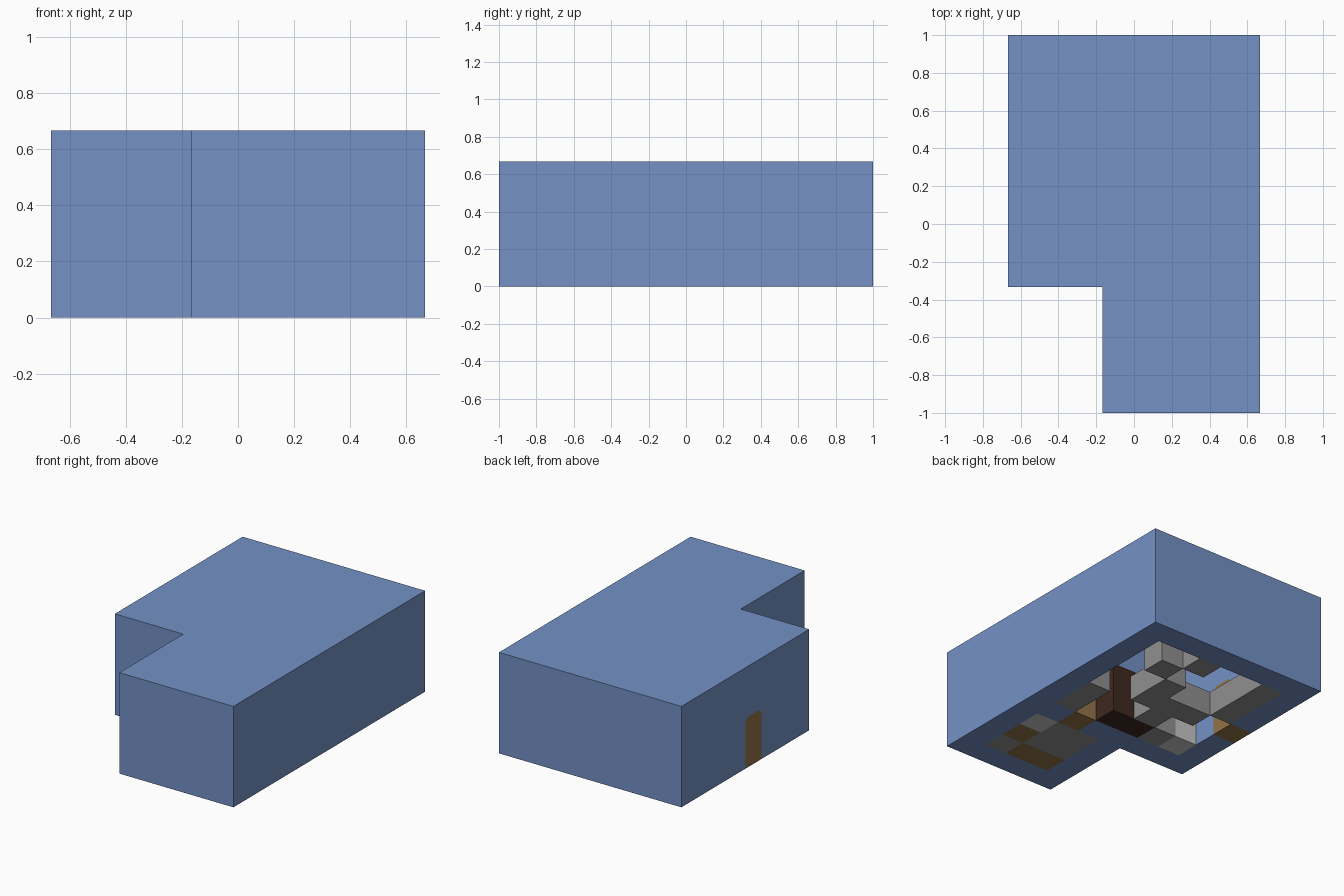
import bpy
import bmesh
from mathutils import Vector

cube = bpy.data.objects.get("Cube")
if cube:
    bpy.data.objects.remove(cube, do_unlink=True)

CELL = 1 / 6          # the plan sits on a square grid, counted from the back left corner
HEIGHT = 4 * CELL


def material(name, rgb):
    linear = [((c / 255 + 0.055) / 1.055) ** 2.4 for c in rgb] + [1]
    mat = bpy.data.materials.new(name)
    mat.use_nodes = True
    mat.diffuse_color = linear
    mat.node_tree.nodes["Principled BSDF"].inputs["Base Color"].default_value = linear
    return mat


BLUE = material("wall blue", (116, 145, 197))
GREY = material("mid grey", (144, 144, 144))
PALE = material("pale grey", (198, 198, 198))
WOOD = material("door wood", (146, 116, 72))
DARK = material("dark wood", (62, 40, 31))


def plan(i, j, z=0.0):
    return Vector((4 * CELL - i * CELL, 1 - j * CELL, z))


def prism(name, points, sweep, mat):
    """Sweep a closed outline along a vector."""
    bm = bmesh.new()
    face = bm.faces.new([bm.verts.new(p) for p in points])
    result = bmesh.ops.extrude_face_region(bm, geom=[face])
    moved = [v for v in result["geom"] if isinstance(v, bmesh.types.BMVert)]
    bmesh.ops.translate(bm, verts=moved, vec=sweep)
    bmesh.ops.recalc_face_normals(bm, faces=bm.faces)
    mesh = bpy.data.meshes.new(name)
    bm.to_mesh(mesh)
    bm.free()
    mesh.materials.append(mat)
    obj = bpy.data.objects.new(name, mesh)
    bpy.context.collection.objects.link(obj)
    return obj


def block(name, i0, i1, j0, j1, z0, z1, mat):
    corners = [plan(i, j, z0) for i, j in ((i0, j0), (i1, j0), (i1, j1), (i0, j1))]
    return prism(name, corners, Vector((0, 0, z1 - z0)), mat)


def door(name, start, along, through, mat, extra=0.0):
    """Door with clipped top corners; extra lengthens it into a cutter."""
    w, h, c = CELL, 2 * CELL, 0.025
    shape = [(0, -extra), (w, -extra), (w, h - c), (w - c, h), (c, h), (0, h - c)]
    pts = [start - through * extra + along * u + Vector((0, 0, v)) for u, v in shape]
    return prism(name, pts, through * (CELL + 2 * extra), mat)


def cut(target, cutter):
    cutter.hide_render = True
    mod = target.modifiers.new("cut", 'BOOLEAN')
    mod.operation = 'DIFFERENCE'
    mod.solver = 'EXACT'
    mod.object = cutter
    bpy.context.view_layer.objects.active = target
    bpy.ops.object.modifier_apply(modifier=mod.name)
    bpy.data.objects.remove(cutter, do_unlink=True)


# House shell: L-shaped block, open underneath, with two rooms
outline = [(0, 0), (8, 0), (8, 8), (5, 8), (5, 12), (0, 12)]
shell = prism("house_shell", [plan(i, j) for i, j in outline], Vector((0, 0, HEIGHT)), BLUE)
ceiling = HEIGHT - 0.015
cut(shell, block("main_room_cutter", 1, 7, 1, 7, -0.1, ceiling, BLUE))
cut(shell, block("small_room_cutter", 1, 4, 8, 11, -0.1, ceiling, BLUE))

# Doors fill matching holes in the outer wall and the partition
for name, start, along, through in (
        ("outer_door", plan(8, 5), Vector((0, 1, 0)), Vector((1, 0, 0))),
        ("inner_door", plan(3, 8), Vector((1, 0, 0)), Vector((0, 1, 0)))):
    cut(shell, door(name + "_cutter", start, along, through, BLUE, 0.05))
    door(name, start, along, through, WOOD)

# Furniture: name, grid range in x and y, height in cells, material
furniture = [
    ("wardrobe", 3, 5, 6, 7, 2, DARK),
    ("side_bench", 1, 2, 5, 7, 1, GREY),
    ("table", 3, 4, 3, 5, 1, GREY),
    ("sofa", 4, 6, 4, 5, 1, GREY),
    ("sofa_corner", 4, 5, 5, 6, 1, GREY),
    ("low_seat", 5, 6, 6, 7, 1, GREY),
    ("corner_cabinet", 6, 7, 6, 7, 1, PALE),
    ("wall_counter", 6, 7, 1, 4, 1, GREY),
    ("back_stool", 3, 4, 1, 2, 1, GREY),
    ("inner_stool", 2, 3, 2, 3, 1, GREY),
    ("bed", 2, 4, 8, 10, 1, GREY),
    ("bed_board", 2, 4, 10, 11, 1, WOOD),
    ("bedside_cabinet", 1, 2, 8, 9, 1, PALE),
    ("chest", 1, 2, 9, 10, 1, WOOD),
    ("corner_stool", 1, 2, 10, 11, 1, GREY),
]
for name, i0, i1, j0, j1, tall, mat in furniture:
    block(name, i0, i1, j0, j1, 0, tall * CELL, mat)
